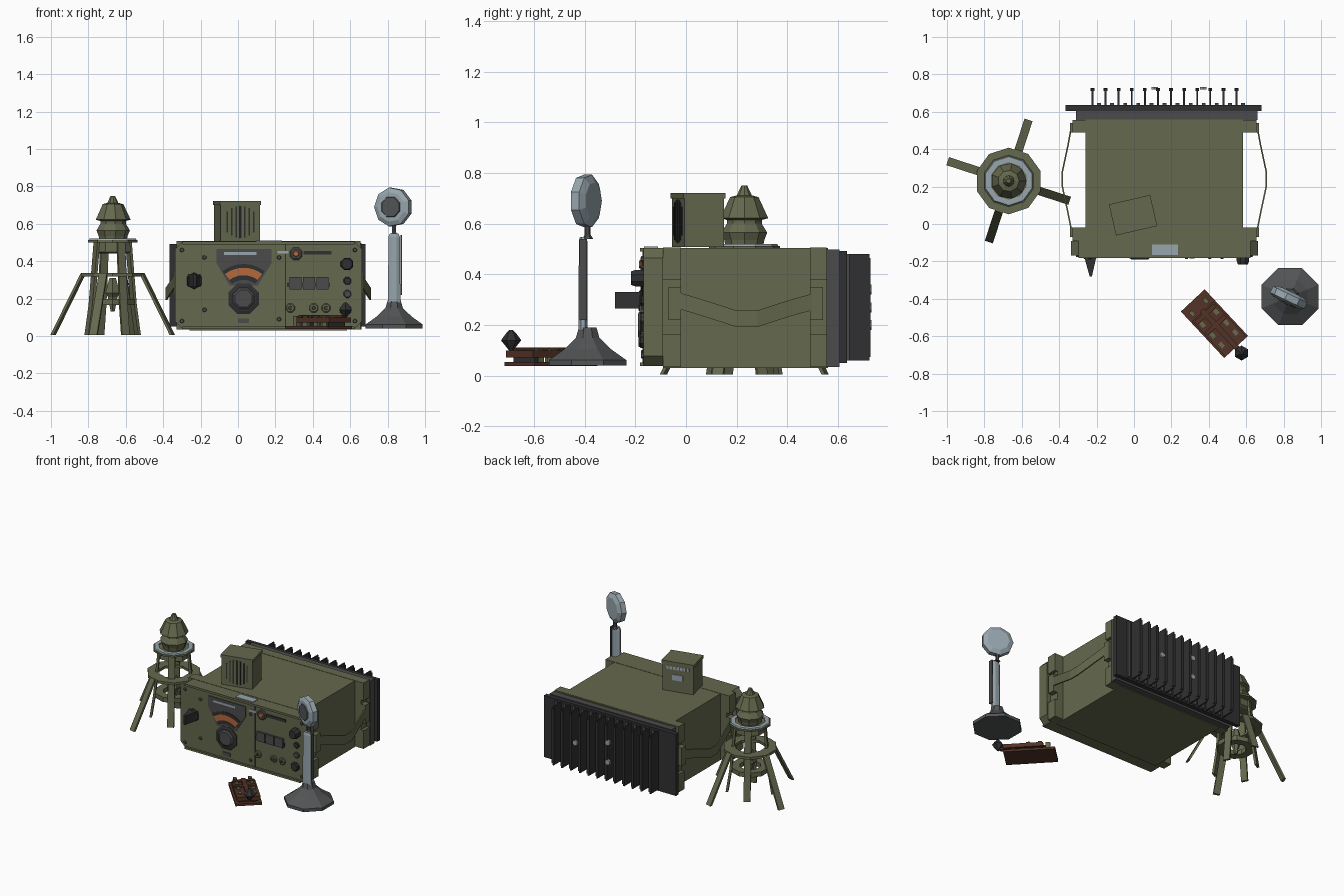
import bpy, bmesh, math
from mathutils import Vector, Matrix

old = bpy.data.objects.get("Cube")
if old:
    bpy.data.objects.remove(old)


def material(name, rgb):
    m = bpy.data.materials.new(name)
    m.use_nodes = True
    m.diffuse_color = (*rgb, 1)
    m.node_tree.nodes["Principled BSDF"].inputs["Base Color"].default_value = (*rgb, 1)
    return m


olive = material("olive paint", (.13, .14, .075))
grey = material("dark grey", (.07, .07, .072))
black = material("black metal", (.03, .03, .032))
iron = material("iron grey", (.085, .09, .092))
steel = material("pale steel", (.31, .38, .42))
brown = material("brown wood", (.085, .032, .02))
orange = material("dial orange", (.45, .14, .045))


def finish(name, bm, mat, matrix=Matrix()):
    bmesh.ops.remove_doubles(bm, verts=bm.verts, dist=1e-5)
    bmesh.ops.recalc_face_normals(bm, faces=bm.faces)
    me = bpy.data.meshes.new(name)
    bm.to_mesh(me)
    bm.free()
    me.materials.append(mat)
    ob = bpy.data.objects.new(name, me)
    ob.matrix_world = matrix
    bpy.context.collection.objects.link(ob)
    return ob


def box(name, x, y, z, mat, base=Matrix()):
    """Box given by its (low, high) range on each axis."""
    bm = bmesh.new()
    bmesh.ops.create_cube(bm, size=1)
    for v in bm.verts:
        v.co = [r[0] + (r[1] - r[0]) * (c + .5) for r, c in zip((x, y, z), v.co)]
    return finish(name, bm, mat, base)


def prism(name, pts, lo, hi, mat, axis="y"):
    """Outline extruded along y (points are x, z) or along z (points are x, y)."""
    bm = bmesh.new()
    put = (lambda p, d: (p[0], d, p[1])) if axis == "y" else (lambda p, d: (p[0], p[1], d))
    a, b = ([bm.verts.new(put(p, d)) for p in pts] for d in (lo, hi))
    bm.faces.new(a)
    bm.faces.new(b)
    for i in range(len(pts)):
        j = (i + 1) % len(pts)
        bm.faces.new((a[i], a[j], b[j], b[i]))
    return finish(name, bm, mat)


def lathe(name, profile, at, mat, sides=8, axis=(0, 0, 1), ring=False):
    """Turned part; a ring profile is closed on itself, others are capped."""
    if not ring:
        profile = [(0, profile[0][1]), *profile, (0, profile[-1][1])]
    bm = bmesh.new()
    loops = []
    for r, z in profile:
        turn = [math.tau * (i + .5) / sides for i in range(sides)]
        loops.append([bm.verts.new((r * math.cos(t), r * math.sin(t), z)) for t in turn])
    pairs = list(zip(loops, loops[1:])) + ([(loops[-1], loops[0])] if ring else [])
    for a, b in pairs:
        for i in range(sides):
            j = (i + 1) % sides
            bm.faces.new((a[i], a[j], b[j], b[i]))
    q = Vector(axis).to_track_quat('Z', 'Y').to_matrix().to_4x4()
    return finish(name, bm, mat, Matrix.Translation(at) @ q)


def band(name, path, across, through, mat):
    """Flat strip swept along a path."""
    bm = bmesh.new()
    u, w = Vector(across) / 2, Vector(through) / 2
    rows = [[bm.verts.new(Vector(p) + d) for d in (u + w, u - w, -u - w, w - u)] for p in path]
    for a, b in zip(rows, rows[1:]):
        for i in range(4):
            j = (i + 1) % 4
            bm.faces.new((a[i], a[j], b[j], b[i]))
    bm.faces.new(rows[0])
    bm.faces.new(rows[-1])
    return finish(name, bm, mat)


# Radio case
MID = .162
box("case_body", (MID - .422, MID + .422), (-.09, .56), (.03, .505), olive)
for tag, y in (("front", (-.09, -.02)), ("rear", (.49, .555))):
    box(tag + "_flange", (MID - .47, MID + .47), y, (.045, .495), olive)
    for z in ((.035, .165), (.38, .507)):
        box(tag + "_corner_bracket", (MID - .492, MID + .492), y, z, olive)
c = .04
x0, x1, z0, z1 = -.337, .662, .038, .505
prism("front_panel", [(x0 + c, z0), (x1 - c, z0), (x1, z0 + c), (x1, z1 - c), (x1 - c, z1),
                      (x0 + c, z1), (x0, z1 - c), (x0, z0 + c)], -.168, -.09, olive)
box("panel_rim_top", (x0 + c, x1 - c), (-.182, -.09), (.49, .505), olive)
box("panel_rim_bottom", (x0 + c, x1 - c), (-.182, -.09), (.038, .052), olive)
box("panel_seam", (.25, .256), (-.172, -.16), (.05, .49), black)
box("top_label", (.095, .235), (-.165, -.11), (.5, .51), steel)

# Carrying straps on both sides
for s in (-1, 1):
    path = [(MID + s * o, y, z) for o, y, z in
            ((.495, -.04, .3), (.515, .06, .27), (.545, .2, .225), (.545, .28, .225),
             (.515, .42, .27), (.495, .53, .3))]
    band("side_strap", path, (0, 0, .065), (.008, 0, 0), olive)
    for y in (-.045, .515):
        box("strap_mount", sorted((MID + s * .46, MID + s * .505)), (y - .025, y + .025), (.22, .35), olive)

# Finned rear heat sink
box("rear_gasket", (-.31, .66), (.555, .605), (.035, .498), grey)
box("heat_sink_plate", (-.365, .682), (.605, .636), (.05, .492), black)
for i in range(12):
    x = -.222 + i * .07
    box("cooling_fin", (x - .005, x + .005), (.63, .725), (.06, .48), black)
    box("fin_edge", (x - .01, x + .01), (.71, .728), (.075, .465), black)
    box("low_rib", (x + .025, x + .045), (.63, .646), (.06, .48), grey)
for x, z in ((.37, .27), (.11, .34), (.11, .2)):
    lathe("sink_bolt", [(.02, 0), (.02, .012)], (x, .72, z), steel, 6, (0, 1, 0))


# Panel controls, turned about the forward axis
def knob(name, x, z, r, depth, mat, sides=8):
    lathe(name, [(r, 0), (r, depth * .6), (r * .8, depth)], (x, -.167, z), mat, sides, (0, -1, 0))


prism("tuning_dial", [(-.115, .465), (.18, .465), (.18, .39), (.105, .27), (-.045, .27), (-.115, .39)],
      -.174, -.16, grey)


def arc(name, r0, r1, a, y, mat):
    turn = [math.radians(90 - a + i * a / 4) for i in range(9)]
    pts = [(.03 + r * math.cos(t), .2 + r * math.sin(t)) for r, ts in ((r0, turn), (r1, turn[::-1])) for t in ts]
    prism(name, pts, y, -.165, mat)


arc("dial_window", .1, .185, 38, -.177, black)
arc("dial_scale", .125, .165, 37, -.18, orange)
box("dial_label", (-.075, .1), (-.178, -.17), (.432, .448), steel)
knob("tuning_knob", .03, .2, .088, .014, black)
knob("tuning_knob_cap", .03, .2, .062, .022, grey)
box("panel_plate", (.0, .06), (-.174, -.16), (.07, .095), grey)
knob("selector_base", -.235, .295, .045, .02, black, 6)
prism("selector_lever", [(-.268, -.17), (-.2, -.17), (-.225, -.28), (-.237, -.28)], .265, .33, black, "z")
for i in range(3):
    x = .275 + i * .072
    box("push_button", (x, x + .064), (-.183, -.16), (.25, .315), grey)
box("button_bar", (.262, .492), (-.176, -.16), (.262, .285), black)
knob("indicator_rim", .31, .44, .036, .012, grey)
knob("indicator_lamp", .31, .44, .018, .018, orange, 6)
box("display_strip", (.21, .27), (-.174, -.16), (.44, .455), steel)
box("display_strip", (.35, .5), (-.174, -.16), (.435, .455), black)
knob("volume_knob", .582, .385, .036, .05, black)
knob("lower_knob", .575, .14, .032, .02, black)
knob("socket", .585, .225, .022, .014, grey)
knob("socket", .585, .295, .022, .014, black)
for x in (.28, .405, .47):
    knob("toggle_socket", x, .15, .026, .012, olive)
    knob("toggle_tip", x, .15, .011, .02, grey, 6)
for x, z in ((-.3, .46), (-.3, .08), (.625, .46), (.625, .08), (-.18, .42), (-.18, .14), (.22, .42), (.22, .09)):
    knob("panel_screw", x, z, .012, .01, grey, 6)

# Small loudspeaker standing on the case
turned = Matrix.Translation((-.005, .047, 0)) @ Matrix.Rotation(math.radians(13), 4, 'Z')
box("speaker_box", (-.108, .108), (-.08, .08), (.508, .715), olive, turned)
box("speaker_lid", (-.113, .113), (-.085, .085), (.7, .722), olive, turned)
for i in range(7):
    x = (i - 3) * .024
    h = .085 * math.sqrt(1 - ((i - 3) / 4) ** 2)
    box("speaker_slot", (x - .004, x + .004), (-.084, -.07), (.61 - h, .61 + h), black, turned)
    box("vent_slot", (x - .008, x + .008), (.07, .083), (.665, .69), steel, turned)
box("speaker_label", (-.035, .04), (.07, .084), (.59, .63), steel, turned)

# Hand generator on four splayed legs
G = Vector((-.67, .23, 0))
lathe("generator_head", [(.075, .51), (.08, .535), (.092, .565), (.07, .6), (.07, .615), (.096, .622),
                         (.057, .705), (.03, .712), (.012, .75)], G, olive, 9)
lathe("generator_collar", [(.06, .5), (.14, .5), (.14, .513), (.06, .513)], G, olive, 10, ring=True)
lathe("collar_ring", [(.1, .51), (.135, .51), (.13, .521), (.1, .521)], G, steel, 10, ring=True)
lathe("leg_ring", [(.1, .318), (.178, .318), (.178, .336), (.1, .336)], G, olive, 10, ring=True)
lathe("lower_ring", [(.07, .165), (.125, .165), (.125, .198), (.07, .198)], G, olive, 10, ring=True)
lathe("hanging_spindle", [(.012, .13), (.03, .21), (.045, .23), (.02, .31)], G, olive, 6)
lathe("upper_drum", [(.085, .44), (.105, .45), (.1, .5)], G, olive, 8)
for i in range(4):
    t = math.radians(72 + 90 * i)
    out, side = Vector((math.cos(t), math.sin(t), 0)), Vector((-math.sin(t), math.cos(t), 0))
    up = Vector((0, 0, 1))
    band("leg", [G + out * .165 + up * .335, G + out * .335 + up * .006], side * .045, out * .016, olive)
    t += math.pi / 4
    dia, cross = Vector((math.cos(t), math.sin(t), 0)), Vector((-math.sin(t), math.cos(t), 0))
    band("frame_post", [G + dia * .095 + up * .505, G + dia * .125 + up * .17, G + dia * .15 + up * .006],
         cross * .045, dia * .016, olive)

# Desk microphone
M = Vector((.835, -.388, 0))
lathe("microphone_base", [(.165, .04), (.165, .062), (.1, .105), (.05, .15), (.038, .19)], M, iron, 8)
stem = lathe("microphone_stem", [(.036, .18), (.033, .53), (.025, .548)], M - Vector((0, .018, 0)), steel, 8)
stem.scale = (1, .55, 1)
box("stem_switch", (.868, .878), (-.42, -.39), (.22, .54), grey)
lathe("microphone_neck", [(.022, .54), (.012, .555), (.012, .61)], M, grey, 6)
face = Vector((-.43, -.9, 0))
hub = Vector((.83, -.395, .69))
lathe("microphone_head", [(.075, -.034), (.105, -.018), (.105, .018), (.08, .03)], hub, steel, 9, face)
lathe("microphone_grille", [(.062, .025), (.055, .036)], hub, iron, 8, face)

# Telegraph key on a wooden base
K = Matrix.Translation((.43, -.533, 0)) @ Matrix.Rotation(math.radians(-47), 4, 'Z')
box("key_base", (-.17, .17), (-.087, .087), (.038, .054), brown, K)
box("key_deck", (-.09, .17), (-.078, .078), (.072, .1), brown, K)
for x in (-.06, .13):
    box("key_spacer", (x - .015, x + .015), (-.06, .06), (.05, .08), black, K)
box("key_arm", (-.1, .2), (-.014, .014), (.1, .112), brown, K)
for x in (-.12, -.04, .04, .11):
    for y in (-.05, .05):
        box("key_terminal", (x - .015, x + .015), (y - .011, y + .011), (.05, .106), olive, K)
for x in (-.07, .01):
    box("key_bridge", (x - .012, x + .012), (-.07, .07), (.095, .112), brown, K)
lathe("key_knob", [(.008, .1), (.04, .14), (.022, .165), (.008, .18)], (.575, -.69, 0), black, 6)
